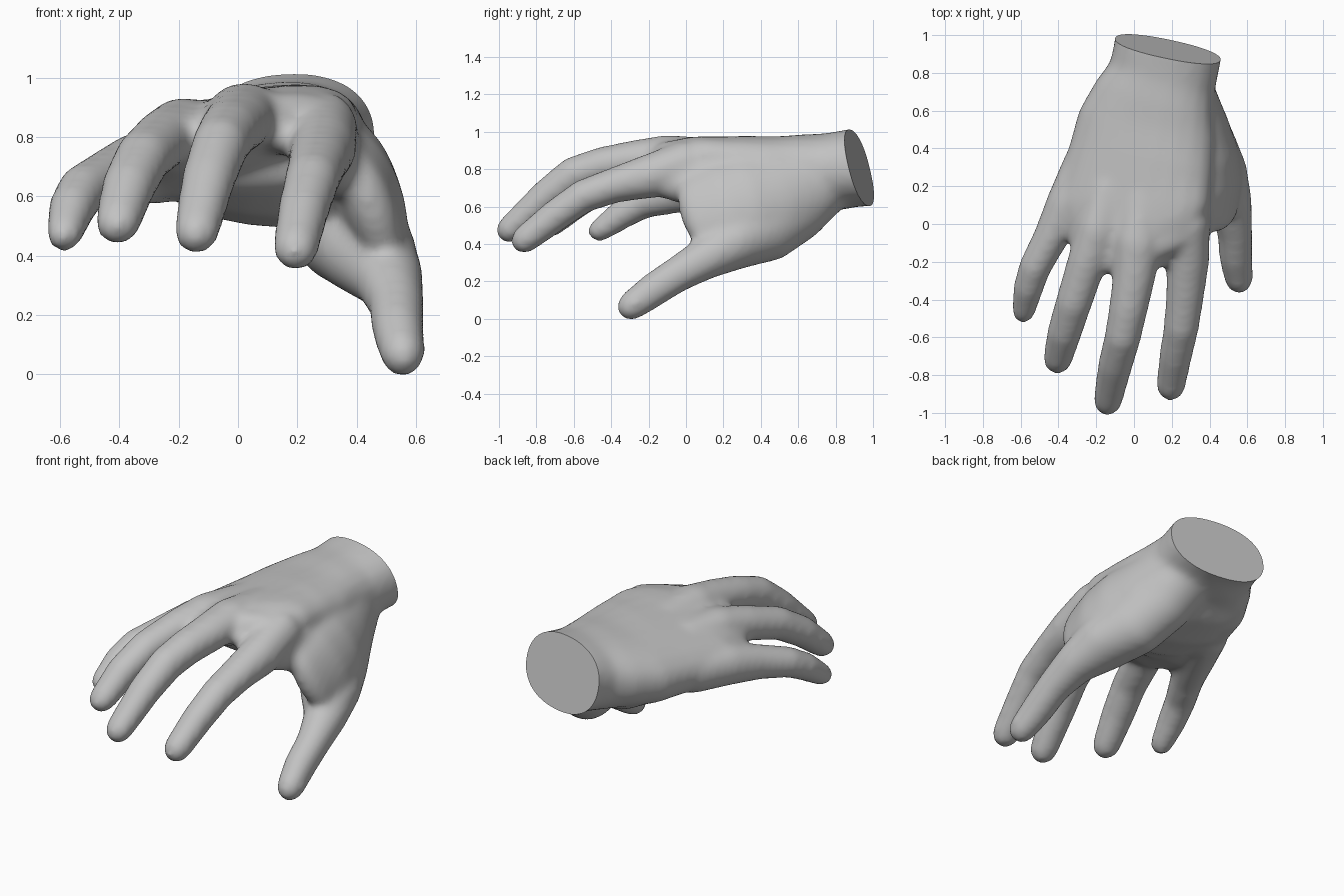
import bpy, bmesh, math
from mathutils import Vector

SIDES = 24
SWELL = 0.004  # makes up for the slimming by the soften step


def tube(bm, pts, square=2.0):
    """Closed loft; each point is x, y, z, half width, half height, roll in degrees.
    A square value above 2 makes the section boxier than an ellipse."""
    pos = [Vector(p[:3]) for p in pts]
    rings = []
    n = len(pts)
    for i, p in enumerate(pts):
        t = (pos[min(i + 1, n - 1)] - pos[max(i - 1, 0)]).normalized()
        side = Vector((-t.y, t.x, 0)).normalized()
        up = side.cross(t)
        if up.z < 0:
            up = -up
        a = math.radians(p[5] if len(p) > 5 else 0)
        w = side * math.cos(a) + up * math.sin(a)
        h = up * math.cos(a) - side * math.sin(a)
        rw, rh = p[3] + SWELL, p[4] + SWELL
        r = min(rw, rh)
        stations = [(0, 1)]
        # rounded ends
        if i == 0:
            stations = [(-0.95 * r, 0.35), (-0.7 * r, 0.72), (0, 1)]
        if i == n - 1:
            stations = [(0, 1), (0.5 * r, 0.87), (0.84 * r, 0.6), (1.05 * r, 0.27)]
        for off, s in stations:
            ring = []
            for k in range(SIDES):
                u = 2 * math.pi * k / SIDES
                c, d = math.cos(u), math.sin(u)
                f = s / (abs(c) ** square + abs(d) ** square) ** (1 / square)
                ring.append(bm.verts.new(pos[i] + t * off + w * (rw * f * c) + h * (rh * f * d)))
            rings.append(ring)
    for a, b in zip(rings, rings[1:]):
        for k in range(SIDES):
            j = (k + 1) % SIDES
            bm.faces.new((a[k], a[j], b[j], b[k]))
    bm.faces.new(rings[0][::-1])
    bm.faces.new(rings[-1])


bm = bmesh.new()

# palm and wrist
tube(bm, [(.20, 1.15, .81, .283, .203, 3), (.18, .92, .81, .283, .205, 3),
          (.15, .78, .785, .285, .202, 5), (.11, .66, .78, .325, .197, 8),
          (.07, .52, .77, .37, .19, 10), (.04, .35, .775, .39, .18, 12),
          (-.015, .1, .79, .42, .15, 14), (.02, -.06, .825, .36, .118, 13),
          (.04, -.13, .84, .30, .09, 12)], 2.3)
# heel of the palm
tube(bm, [(.10, .62, .65, .26, .13, 0), (.05, .40, .62, .32, .115, -8),
          (.04, .2, .64, .33, .10, -8), (.05, .06, .69, .29, .08, 0)])
# index finger
tube(bm, [(.25, .25, .84, .10, .09), (.29, 0, .83, .11, .12), (.285, -.2, .76, .11, .115),
          (.27, -.38, .715, .098, .092), (.25, -.55, .655, .09, .087),
          (.22, -.7, .55, .084, .083), (.195, -.86, .425, .074, .072)])
# middle finger
tube(bm, [(.05, .15, .87, .11, .09), (.02, -.1, .88, .12, .10), (.0, -.28, .85, .11, .10),
          (-.03, -.45, .82, .10, .095), (-.06, -.6, .77, .093, .095),
          (-.10, -.75, .655, .088, .085), (-.14, -.94, .48, .074, .07)])
# ring finger
tube(bm, [(-.12, .2, .83, .11, .09), (-.19, -.03, .83, .11, .10), (-.25, -.2, .795, .10, .095),
          (-.32, -.42, .73, .093, .09), (-.37, -.58, .63, .088, .085),
          (-.405, -.72, .51, .074, .07)])
# little finger
tube(bm, [(-.25, .32, .70, .12, .12), (-.355, .10, .69, .11, .115), (-.44, -.07, .66, .09, .095),
          (-.525, -.23, .62, .082, .083), (-.56, -.34, .56, .077, .077),
          (-.585, -.46, .475, .06, .06)])
# thumb and its muscle
tube(bm, [(.22, .74, .74, .19, .17), (.29, .58, .60, .17, .19), (.365, .42, .49, .17, .19),
          (.44, .25, .41, .165, .15), (.51, .10, .32, .115, .11),
          (.535, -.05, .235, .09, .092), (.54, -.18, .15, .085, .088),
          (.555, -.29, .07, .073, .076)])
# web of skin between thumb and index finger
tube(bm, [(.30, .68, .72, .13, .20, 10), (.365, .5, .66, .13, .23, 16),
          (.41, .34, .63, .13, .25, 20), (.435, .2, .60, .115, .25, 22),
          (.45, .06, .56, .08, .21, 20)])
# flesh under the index knuckle
tube(bm, [(.35, .2, .74, .10, .14, 15), (.325, .03, .74, .09, .14, 10),
          (.30, -.1, .74, .085, .10, 0)])
# web between index and middle fingers
tube(bm, [(.15, 0, .84, .09, .09), (.15, -.12, .82, .07, .08), (.15, -.17, .81, .05, .07)])

bmesh.ops.recalc_face_normals(bm, faces=bm.faces[:])
mesh = bpy.data.meshes.new("hand")
bm.to_mesh(mesh)
bm.free()
hand = bpy.data.objects.new("hand", mesh)
bpy.context.collection.objects.link(hand)
bpy.context.view_layer.objects.active = hand
hand.select_set(True)

# fuse into one skin and soften the joins
rm = hand.modifiers.new("fuse", 'REMESH')
rm.mode = 'VOXEL'
rm.voxel_size = 0.018
sm = hand.modifiers.new("soften", 'SMOOTH')
sm.factor = 0.5
sm.iterations = 18
for m in ("fuse", "soften"):
    bpy.ops.object.modifier_apply(modifier=m)

# flat slanted cut at the wrist
bm = bmesh.new()
bm.from_mesh(hand.data)
cut = bmesh.ops.bisect_plane(bm, geom=bm.verts[:] + bm.edges[:] + bm.faces[:],
                             plane_co=(.18, .925, .81), plane_no=(.2, 1, .25), clear_outer=True)
rim = [e for e in cut["geom_cut"] if isinstance(e, bmesh.types.BMEdge)]
bmesh.ops.contextual_create(bm, geom=rim)
bm.to_mesh(hand.data)
bm.free()

skin = bpy.data.materials.new("plain grey")
skin.diffuse_color = (0.54, 0.54, 0.54, 1)
hand.data.materials.clear()
hand.data.materials.append(skin)
bpy.ops.object.shade_smooth_by_angle(angle=math.radians(40))
